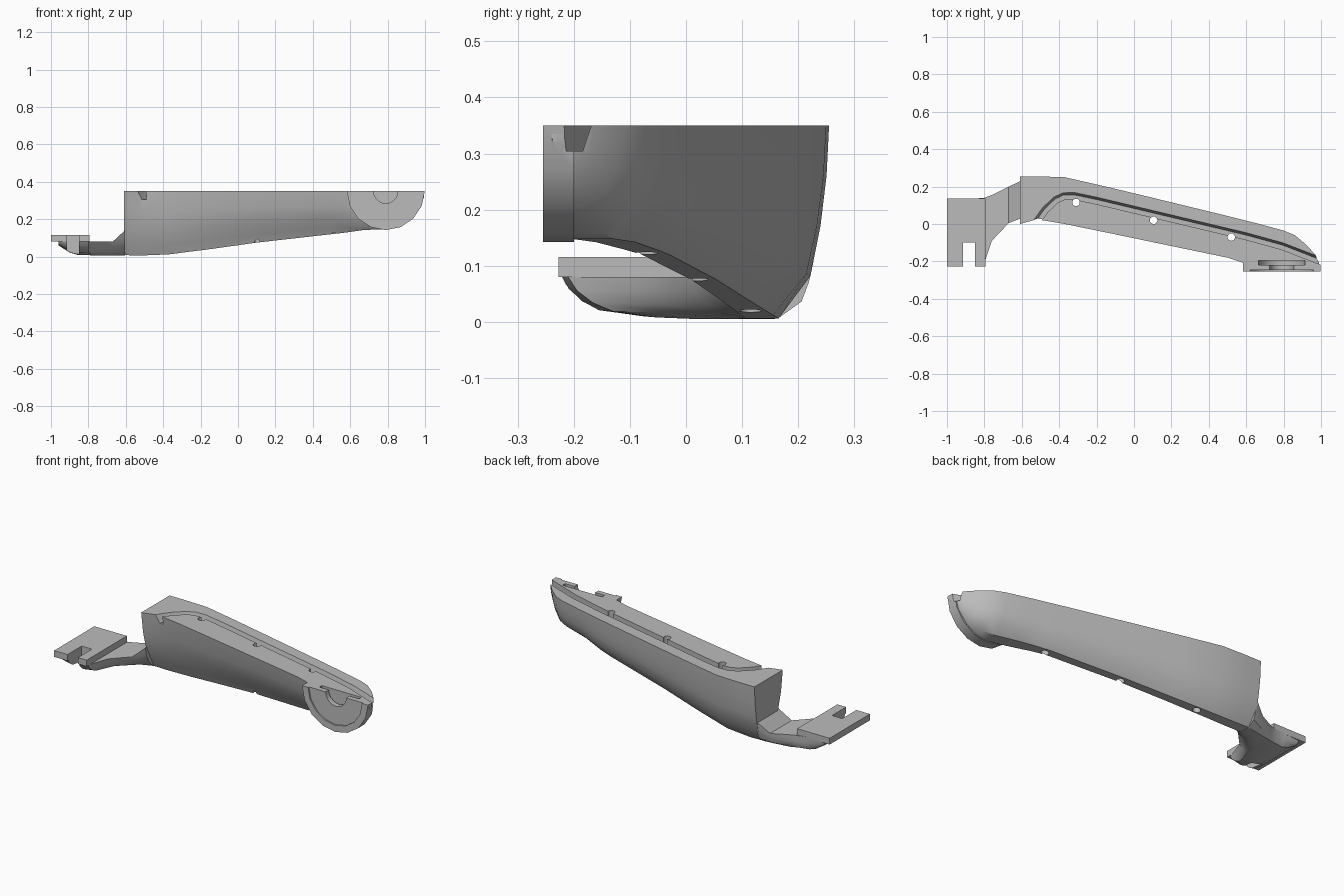
import bpy
import bmesh
import math
from mathutils import Vector

if "Cube" in bpy.data.objects:
    bpy.data.objects.remove(bpy.data.objects["Cube"], do_unlink=True)

TOP = 0.35
HUB_X = 0.79


def make_material(name, value):
    mat = bpy.data.materials.new(name)
    mat.use_nodes = True
    color = (value, value, value, 1)
    mat.diffuse_color = color
    mat.node_tree.nodes["Principled BSDF"].inputs["Base Color"].default_value = color
    return mat


grey = make_material("plain grey", 0.5)


def loft(name, rings):
    """Skin a list of equal-length closed rings and cap both ends."""
    bm = bmesh.new()
    loops = [[bm.verts.new(p) for p in ring] for ring in rings]
    count = len(loops[0])
    for a, b in zip(loops, loops[1:]):
        for i in range(count):
            j = (i + 1) % count
            bm.faces.new((a[i], a[j], b[j], b[i]))
    bm.faces.new(loops[0])
    bm.faces.new(loops[-1])
    bmesh.ops.recalc_face_normals(bm, faces=bm.faces)
    mesh = bpy.data.meshes.new(name)
    bm.to_mesh(mesh)
    bm.free()
    obj = bpy.data.objects.new(name, mesh)
    bpy.context.collection.objects.link(obj)
    mesh.materials.append(grey)
    return obj


def mix(a, b, t):
    return a + (b - a) * t


def hull_ring(x, front, back, keel_front, keel_back, keel_z, top=TOP):
    """Cross-section with a flat top, leaning front wall, narrow keel, bulging back."""
    lip = keel_z + 0.15 * (top - keel_z)
    ring = [(x, front, top)]
    for ty, tz in ((0.2, 0.4), (0.55, 0.75), (1, 1)):
        ring.append((x, mix(front, keel_front, ty), mix(top, lip, tz)))
    ring.append((x, mix(keel_front, keel_back, 0.3), keel_z))
    for ty, tz in ((0, 0), (0.63, 0.22), (0.83, 0.48), (0.95, 0.74), (1, 1)):
        ring.append((x, mix(keel_back, back, ty), mix(keel_z, top, tz)))
    return ring


def prism(name, outline, axis, low, high):
    """Extrude a flat outline along y or z."""
    def place(a, b, d):
        return (a, d, b) if axis == "y" else (a, b, d)
    return loft(name, [[place(a, b, d) for a, b in outline] for d in (low, high)])


def arc(radius, sides, cx=HUB_X, cz=TOP, sweep=math.pi, start=math.pi):
    return [(cx + radius * math.cos(start + sweep * i / sides),
             cz + radius * math.sin(start + sweep * i / sides))
            for i in range(sides + 1)]


def half_disc(name, radius, sides, low, high):
    outline = arc(radius, sides)
    if "cutter" in name:  # let cutters poke out above the flat top
        outline += [(HUB_X + radius, TOP + 0.1), (HUB_X - radius, TOP + 0.1)]
    return prism(name, outline, "y", low, high)


def rectangle(x0, x1, y0, y1):
    return [(x0, y0), (x1, y0), (x1, y1), (x0, y1)]


def cut(obj, cutters):
    bpy.context.view_layer.objects.active = obj
    for cutter in cutters:
        mod = obj.modifiers.new("cut", "BOOLEAN")
        mod.operation = "DIFFERENCE"
        mod.solver = "EXACT"
        mod.object = cutter
        bpy.ops.object.modifier_apply(modifier=mod.name)


# Long hull: x, front edge, back edge, keel front, keel back, keel height
arm = loft("arm_body", [hull_ring(*row) for row in (
    (-0.61, 0.0, 0.255, 0.08, 0.165, 0.008),
    (-0.52, 0.025, 0.255, 0.08, 0.165, 0.006),
    (-0.37, 0.0, 0.25, 0.075, 0.155, 0.012),
    (-0.15, -0.045, 0.2, 0.04, 0.11, 0.04),
    (0.1, -0.097, 0.14, -0.01, 0.055, 0.075),
    (0.5, -0.18, 0.043, -0.1, -0.03, 0.12),
    (0.57, -0.203, 0.025, -0.13, -0.05, 0.128),
    (0.67, -0.235, 0.0, -0.19, -0.09, 0.142),
    (0.8, -0.24, -0.035, -0.235, -0.13, 0.148),
    (0.86, -0.24, -0.06, -0.238, -0.15, 0.16),
    (0.92, -0.24, -0.11, -0.238, -0.18, 0.2),
    (0.97, -0.24, -0.165, -0.238, -0.2, 0.26),
    (0.995, -0.24, -0.21, -0.238, -0.225, 0.32),
)])

# Half-round hub at the front end
hub = half_disc("hub_disc", 0.208, 8, -0.255, -0.2)

# Low foot joining the arm to the mounting plate; last value is its top height
foot = loft("foot_bracket", [hull_ring(*row) for row in (
    (-0.96, -0.22, 0.13, -0.2, 0.11, 0.06, 0.085),
    (-0.9, -0.225, 0.135, -0.17, 0.12, 0.022, 0.085),
    (-0.86, -0.225, 0.135, -0.16, 0.12, 0.01, 0.085),
    (-0.8, -0.21, 0.14, -0.13, 0.13, 0.008, 0.08),
    (-0.76, -0.09, 0.155, -0.03, 0.14, 0.005, 0.08),
    (-0.67, 0.005, 0.2, 0.06, 0.155, 0.005, 0.08),
    (-0.605, 0.03, 0.23, 0.08, 0.165, 0.007, 0.14),
)])
plate = prism("mounting_plate", rectangle(-1, -0.795, -0.227, 0.135), "z", 0.08, 0.116)

# Slot through the plate and foot
slot = prism("slot_cutter", rectangle(-0.915, -0.85, -0.4, -0.1), "z", -0.1, 0.3)

# Cable groove: slanted outer wall, following the back edge of the top
path = [Vector(p) for p in (
    (-0.56, -0.02), (-0.535, 0.025), (-0.49, 0.088), (-0.43, 0.145),
    (-0.38, 0.168), (-0.32, 0.17), (-0.2, 0.145), (0.6, -0.045),
    (0.8, -0.1), (0.98, -0.17), (1.06, -0.2))]
rings = []
for i, p in enumerate(path):
    along = (path[min(i + 1, len(path) - 1)] - path[max(i - 1, 0)]).normalized()
    inward = Vector((along.y, -along.x))
    rings.append([(*(p + inward * shift), z) for shift, z in (
        (-0.004, TOP + 0.02), (0.014, TOP - 0.045),
        (0.038, TOP - 0.045), (0.038, TOP + 0.02))])
groove = loft("groove_cutter", rings)

# Screw holes right through the arm
holes = [prism("hole_cutter", arc(0.02, 15, x, y, math.tau * 15 / 16), "z", -0.1, 0.5)
         for x, y in ((-0.31, 0.115), (0.105, 0.02), (0.52, -0.07))]

# Hub face recess, axle opening and the wider washer pocket behind it
recess = half_disc("recess_cutter", 0.17, 8, -0.3, -0.247)
axle = half_disc("axle_cutter", 0.065, 10, -0.3, -0.21)
washer = half_disc("washer_cutter", 0.125, 10, -0.218, -0.196)

pockets = [axle, washer]
cut(arm, [groove] + holes + pockets)
cut(hub, [groove, recess] + pockets)
cut(foot, [slot])
cut(plate, [slot])

for cutter in [slot, groove, recess] + pockets + holes:
    bpy.data.objects.remove(cutter, do_unlink=True)

# Soft shading on the hull, crisp edges elsewhere
for obj in (arm, hub, foot, plate):
    bpy.ops.object.select_all(action="DESELECT")
    obj.select_set(True)
    bpy.context.view_layer.objects.active = obj
    bpy.ops.object.shade_smooth_by_angle(angle=math.radians(32))
